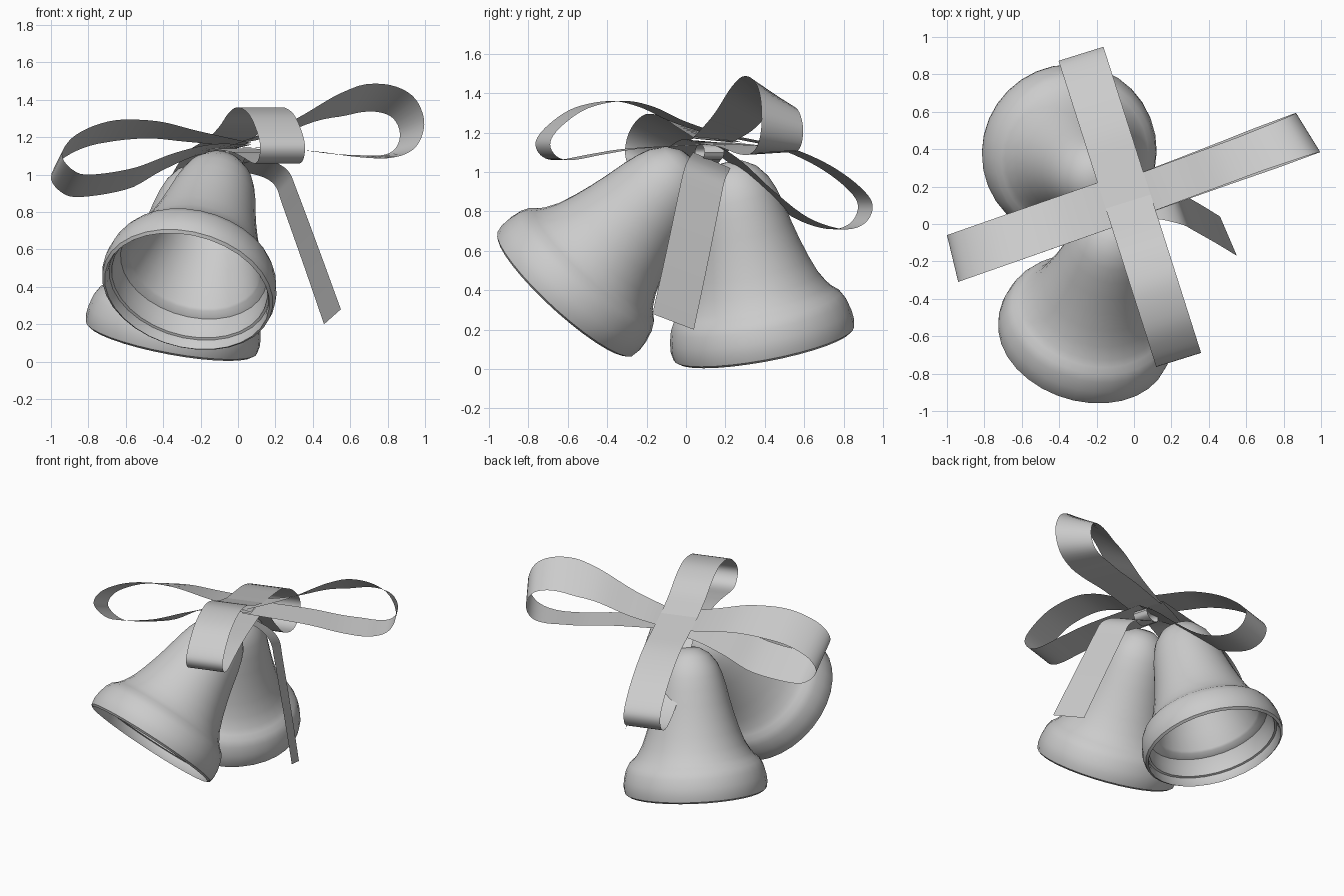
import bpy, bmesh, math
from mathutils import Vector

if "Cube" in bpy.data.objects:
    bpy.data.objects.remove(bpy.data.objects["Cube"])

grey = bpy.data.materials.new("light_grey")
grey.use_nodes = True
grey.diffuse_color = (0.6, 0.6, 0.6, 1)
grey.node_tree.nodes["Principled BSDF"].inputs["Base Color"].default_value = (0.6, 0.6, 0.6, 1)


def finish(name, bm, angle):
    mesh = bpy.data.meshes.new(name)
    bm.to_mesh(mesh)
    bm.free()
    obj = bpy.data.objects.new(name, mesh)
    bpy.context.collection.objects.link(obj)
    mesh.materials.append(grey)
    bpy.ops.object.select_all(action="DESELECT")
    obj.select_set(True)
    bpy.context.view_layer.objects.active = obj
    bpy.ops.object.shade_smooth_by_angle(angle=math.radians(angle))
    return obj


def spline(points, steps=5):
    """Smooth path through the given points."""
    pts = [Vector(p) for p in points]
    pts = [2 * pts[0] - pts[1]] + pts + [2 * pts[-1] - pts[-2]]
    path = []
    for a, b, c, d in zip(pts, pts[1:], pts[2:], pts[3:]):
        for i in range(steps):
            t = i / steps
            path.append(0.5 * (2 * b + (c - a) * t + (2 * a - 5 * b + 4 * c - d) * t ** 2
                               + (3 * b - a - 3 * c + d) * t ** 3))
    return path + [pts[-2]]


# Bell profile (radius, height above the mouth): outside from crown to lip, then inside back up
BELL = [(0, .95), (.07, .942), (.13, .905), (.18, .84), (.205, .78), (.228, .7), (.25, .6),
        (.275, .5), (.305, .4), (.338, .31), (.375, .245), (.4, .215), (.43, .19), (.452, .15),
        (.468, .09), (.473, .04), (.466, 0), (.45, -.012), (.44, .01), (.438, .045), (.425, .05),
        (.42, .11), (.4, .165), (.36, .185), (.352, .2), (.318, .31), (.285, .4), (.255, .5),
        (.21, .7), (.155, .84), (0, .92)]


def bell(name, mouth, axis, sides=32):
    bm = bmesh.new()
    verts = [bm.verts.new((r, 0, h)) for r, h in BELL]
    edges = [bm.edges.new(pair) for pair in zip(verts, verts[1:])]
    bmesh.ops.spin(bm, geom=verts + edges, cent=(0, 0, 0), axis=(0, 0, 1),
                   angle=2 * math.pi, steps=sides, use_merge=True)
    bmesh.ops.remove_doubles(bm, verts=bm.verts, dist=0.0005)
    bmesh.ops.recalc_face_normals(bm, faces=bm.faces)
    turn = Vector((0, 0, 1)).rotation_difference(Vector(axis)).to_matrix()
    bmesh.ops.rotate(bm, verts=bm.verts, cent=(0, 0, 0), matrix=turn)
    bmesh.ops.translate(bm, verts=bm.verts, vec=mouth)
    return finish(name, bm, 40)


def ribbon(name, points, *widths):
    """Thin strip along a path; the width vector blends through the given ones."""
    bm = bmesh.new()
    path = spline(points)
    rows = []
    for i, p in enumerate(path):
        t = i / (len(path) - 1) * (len(widths) - 1)
        k = min(int(t), len(widths) - 2)
        half = Vector(widths[k]).lerp(Vector(widths[k + 1]), t - k) / 2
        rows.append((bm.verts.new(p - half), bm.verts.new(p + half)))
    for (a, b), (c, d) in zip(rows, rows[1:]):
        bm.faces.new((a, b, d, c))
    return finish(name, bm, 60)


# Two leaning bells
bell("front_bell", (-.27, -.61, .385), (.2, .66, .72))
bell("back_bell", (-.355, .395, .13), (.18, -.18, .967))

# Side loops of the bow, paths as (x, z) on a slanted line
right_loop = [(.03, 1.16), (-.25, 1.205), (-.47, 1.24), (-.72, 1.225), (-.9, 1.15), (-.97, 1.05),
              (-.92, .97), (-.82, .94), (-.57, .98), (-.37, 1.07), (-.17, 1.135), (.03, 1.15)]
ribbon("right_loop", [(x, .155 + .35 * x, z) for x, z in right_loop],
       (.08, -.24, .02), (.06, -.25, .12), (.06, -.25, .12), (.06, -.25, .12), (.08, -.24, .02))
left_loop = [(-.03, 1.16), (.25, 1.25), (.5, 1.365), (.72, 1.41), (.87, 1.37), (.93, 1.26),
             (.9, 1.15), (.8, 1.1), (.6, 1.1), (.35, 1.13), (-.03, 1.15)]
ribbon("left_loop", [(x, .145 + .37 * x, z) for x, z in left_loop],
       (.08, -.2, .02), (.1, -.19, .17), (.13, -.21, .07), (.13, -.21, -.02), (.08, -.2, 0))

# Front and back loops, paths as (y, z) on the crossing line
front_loop = [(.12, 1.2), (-.05, 1.26), (-.2, 1.33), (-.35, 1.36), (-.53, 1.325), (-.66, 1.24),
              (-.725, 1.155), (-.7, 1.085), (-.62, 1.06), (-.45, 1.09), (-.25, 1.12), (.12, 1.14)]
back_loop = [(.12, 1.2), (.3, 1.165), (.5, 1.12), (.7, 1.03), (.85, .92), (.91, .83),
             (.87, .74), (.76, .71), (.58, .77), (.4, .91), (.25, 1.05), (.12, 1.14)]
for name, path in (("front_loop", front_loop), ("back_loop", back_loop)):
    ribbon(name, [(.007 - .319 * y, y, z) for y, z in path], (.24, .075, 0), (.24, .075, 0))

# Hanging tail
ribbon("ribbon_tail", [(.02, .13, 1.06), (.12, .12, 1.04), (.19, .105, 1.015), (.24, .09, .97),
                       (.275, .07, .88), (.395, .002, .55), (.505, -.065, .24)],
       (.05, -.19, .08), (.09, -.21, .08))

# Knot band wrapped under the crossing
knot = [(.07 * math.cos(a * math.pi / 4), 1.1 + .04 * math.sin(a * math.pi / 4)) for a in range(9)]
ribbon("knot_band", [(x, .12 + .35 * x, z) for x, z in knot], (.03, -.1, 0), (.03, -.1, 0))
